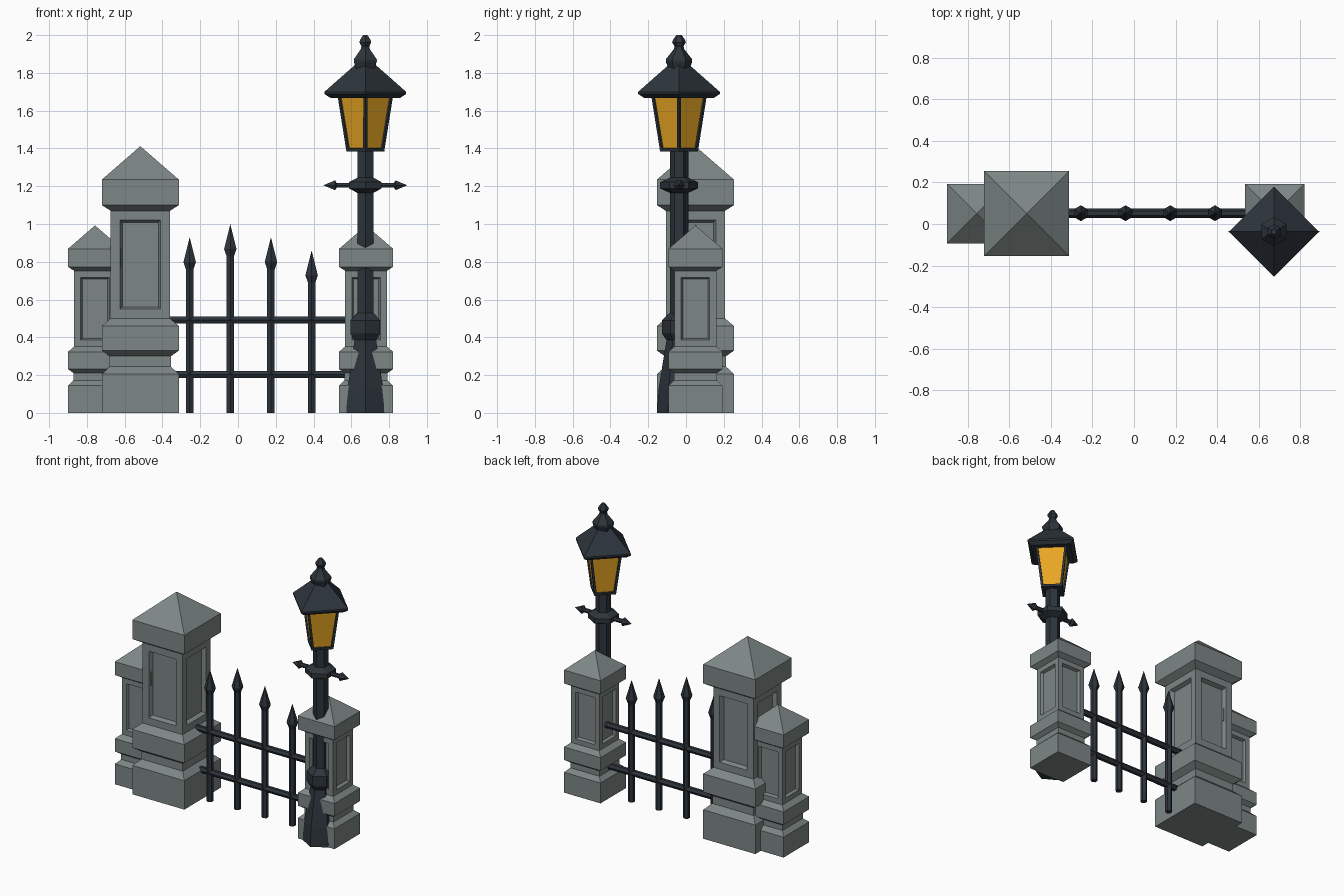
import bpy, bmesh, math
from mathutils import Matrix

if "Cube" in bpy.data.objects:
    bpy.data.objects.remove(bpy.data.objects["Cube"])


def material(name, rgb):
    m = bpy.data.materials.new(name)
    m.diffuse_color = (*rgb, 1)
    m.use_nodes = True
    m.node_tree.nodes["Principled BSDF"].inputs["Base Color"].default_value = m.diffuse_color
    return m


STONE = material("grey_stone", (0.205, 0.243, 0.238))
IRON = material("dark_iron", (0.026, 0.035, 0.045))
GLASS = material("amber_glass", (0.80, 0.385, 0.017))


def lathe(profile, sides, turn):
    """Faceted solid from (radius, z) points; returns bmesh and rings of side faces."""
    bm = bmesh.new()
    rings = []
    for r, z in profile:
        if r == 0:
            rings.append([bm.verts.new((0, 0, z))] * sides)
        else:
            rings.append([bm.verts.new((r * math.cos(turn + math.tau * i / sides),
                                        r * math.sin(turn + math.tau * i / sides), z))
                          for i in range(sides)])
    bands = []
    for a, b in zip(rings, rings[1:]):
        band = []
        for i in range(sides):
            j = (i + 1) % sides
            loop = list(dict.fromkeys([a[i], a[j], b[j], b[i]]))
            band.append(bm.faces.new(loop))
        bands.append(band)
    if profile[0][0]:
        bm.faces.new(rings[0][::-1])
    if profile[-1][0]:
        bm.faces.new(rings[-1])
    bmesh.ops.recalc_face_normals(bm, faces=bm.faces)
    return bm, bands


def finish(bm, name, mats, matrix):
    me = bpy.data.meshes.new(name)
    bm.transform(matrix)
    bm.to_mesh(me)
    bm.free()
    for m in mats:
        me.materials.append(m)
    ob = bpy.data.objects.new(name, me)
    bpy.context.collection.objects.link(ob)
    return ob


def iron(name, profile, loc, sides=6, turn=math.pi / 2, along_x=False):
    bm, _ = lathe(profile, sides, turn)
    m = Matrix.Translation(loc)
    if along_x:
        m = m @ Matrix.Rotation(math.pi / 2, 4, 'Y')
    return finish(bm, name, [IRON], m)


# Stone pillars: square stepped profile with a recessed panel on each shaft face
PILLAR = [(0.204, 0), (0.204, 0.205), (0.162, 0.245), (0.162, 0.30), (0.204, 0.33),
          (0.204, 0.46), (0.157, 0.50), (0.157, 1.07), (0.204, 1.10), (0.204, 1.235), (0, 1.412)]


def pillar(name, x, scale):
    bm, bands = lathe([(h * math.sqrt(2), z) for h, z in PILLAR], 4, math.pi / 4)
    shaft = bands[6]
    bmesh.ops.inset_individual(bm, faces=shaft, thickness=0.07)
    bmesh.ops.inset_individual(bm, faces=shaft, thickness=0.017, depth=-0.028)
    finish(bm, name, [STONE], Matrix.Translation((x, 0.05, 0)) @ Matrix.Scale(scale, 4))


pillar("large_pillar", -0.517, 1.0)
pillar("left_small_pillar", -0.757, 0.703)
pillar("right_small_pillar", 0.678, 0.703)

# Fence rails and spiked bars
for label, z in (("lower", 0.204), ("upper", 0.491)):
    iron(label + "_rail", [(0.022, -0.42), (0.022, 0.62)], (0, 0.052, z),
         turn=math.pi / 2, along_x=True)
for i, top in enumerate((0.93, 1.0, 0.93, 0.86)):
    iron(f"fence_bar_{i + 1}", [(0.023, 0), (0.023, top - 0.17), (0.038, top - 0.132), (0, top)],
         (-0.256 + 0.2153 * i, 0.052, 0))

# Lamp post: flared foot, knob, pole and collar
LX, LY = 0.674, -0.037
iron("lamp_post", [(0.116, 0), (0.108, 0.13), (0.066, 0.385), (0.09, 0.42), (0.09, 0.49),
                   (0.049, 0.53), (0.049, 1.165), (0.1, 1.188), (0.1, 1.222),
                   (0.049, 1.245), (0.049, 1.40)], (LX, LY, 0))

# Ladder bar with pointed ends
iron("cross_bar", [(0, -0.222), (0.03, -0.16), (0.015, -0.152), (0.015, 0.152),
                   (0.03, 0.16), (0, 0.222)], (LX, LY, 1.205), along_x=True)

# Lantern body: four framed glass panes, set cornerwise
bm, bands = lathe([(0.10, 1.383), (0.148, 1.685)], 4, 0)
panes = bands[0]
bmesh.ops.inset_individual(bm, faces=panes, thickness=0.022)
bmesh.ops.inset_individual(bm, faces=panes, thickness=0.001, depth=-0.01)
for f in panes:
    f.material_index = 1
finish(bm, "lantern", [IRON, GLASS], Matrix.Translation((LX, LY, 0)))

# Lantern roof and finial
iron("lantern_roof", [(0.185, 1.668), (0.216, 1.688), (0.216, 1.70), (0.055, 1.842)],
     (LX, LY, 0), sides=4, turn=0)
iron("finial", [(0.052, 1.81), (0.07, 1.86), (0.07, 1.872), (0.028, 1.925), (0.024, 1.94),
                (0.036, 1.962), (0.032, 1.975), (0.014, 2.0)], (LX, LY, 0))
